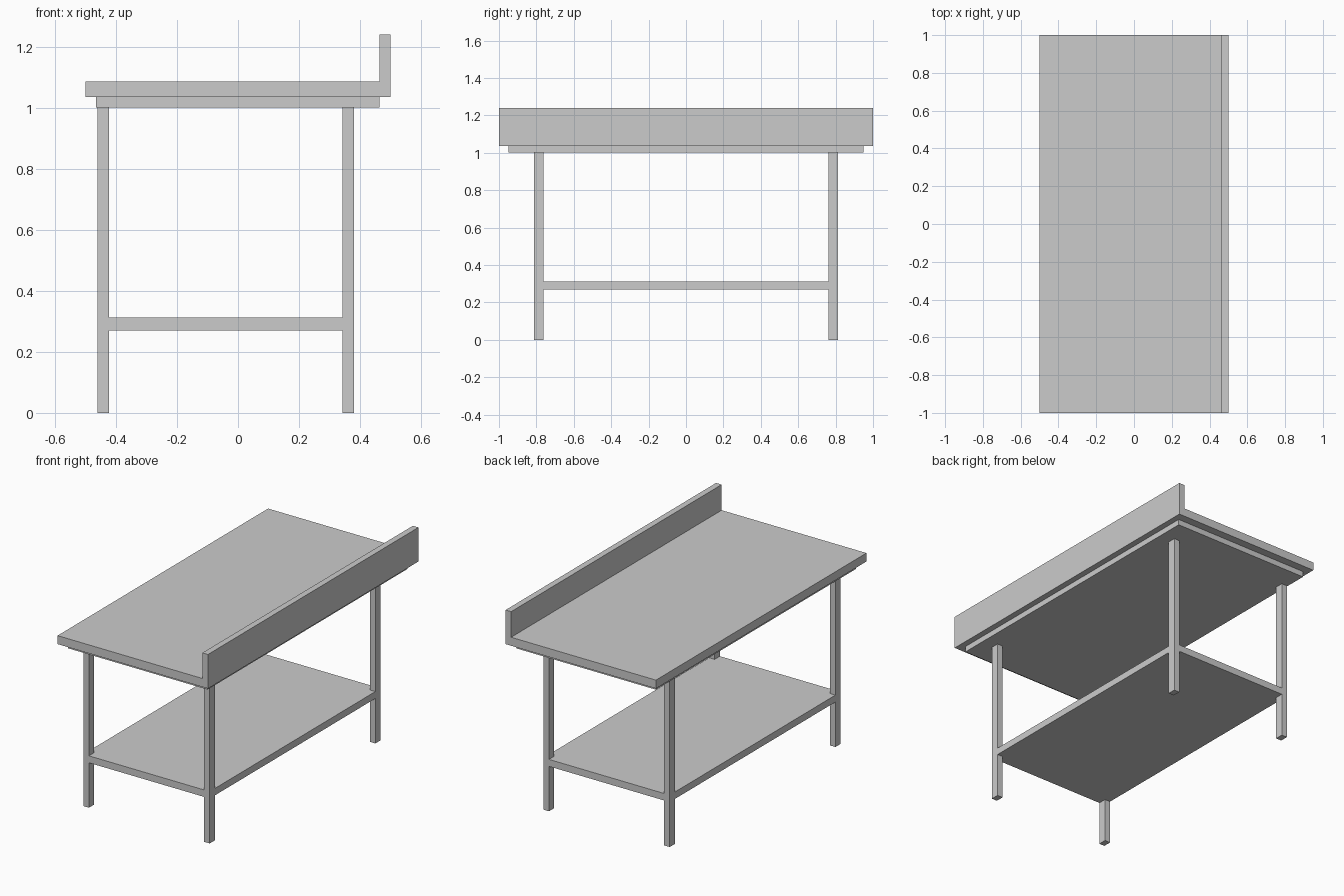
import bpy, bmesh
from mathutils import Vector

if "Cube" in bpy.data.objects:
    bpy.data.objects.remove(bpy.data.objects["Cube"])


def prism(name, outline, direction):
    """Extrude a flat closed outline along a direction."""
    bm = bmesh.new()
    face = bm.faces.new([bm.verts.new(p) for p in outline])
    ext = bmesh.ops.extrude_face_region(bm, geom=[face])
    verts = [g for g in ext["geom"] if isinstance(g, bmesh.types.BMVert)]
    bmesh.ops.translate(bm, verts=verts, vec=Vector(direction))
    bmesh.ops.recalc_face_normals(bm, faces=bm.faces)
    mesh = bpy.data.meshes.new(name)
    bm.to_mesh(mesh)
    bm.free()
    obj = bpy.data.objects.new(name, mesh)
    bpy.context.collection.objects.link(obj)
    return obj


def box(name, x0, x1, y0, y1, z0, z1):
    return prism(name, [(x0, y0, z0), (x1, y0, z0), (x1, y1, z0), (x0, y1, z0)],
                 (0, 0, z1 - z0))


# Worktop with upstand along the right edge, one L-shaped profile
profile = [(-0.5, 1.035), (0.5, 1.035), (0.5, 1.24),
           (0.463, 1.24), (0.463, 1.086), (-0.5, 1.086)]
prism("worktop", [(x, -1, z) for x, z in profile], (0, 2, 0))

# Recessed panel under the worktop
box("under_panel", -0.465, 0.463, -0.95, 0.95, 1.0, 1.035)

# Legs
X0, X1, Y = -0.46, 0.38, 0.812      # outer faces of the legs
LX, LY = 0.037, 0.05                # leg section
for side, x in (("left", X0), ("right", X1 - LX)):
    for end, y in (("front", -Y), ("back", Y - LY)):
        box(f"{end}_{side}_leg", x, x + LX, y, y + LY, 0, 1.0)

# Lower shelf, notched around the legs and flush with their outer faces
a, b, c = X0 + LX, X1 - LX, Y - LY
shelf = [(a, -Y), (b, -Y), (b, -c), (X1, -c), (X1, c), (b, c),
         (b, Y), (a, Y), (a, c), (X0, c), (X0, -c), (a, -c)]
prism("lower_shelf", [(x, y, 0.27) for x, y in shelf], (0, 0, 0.042))
